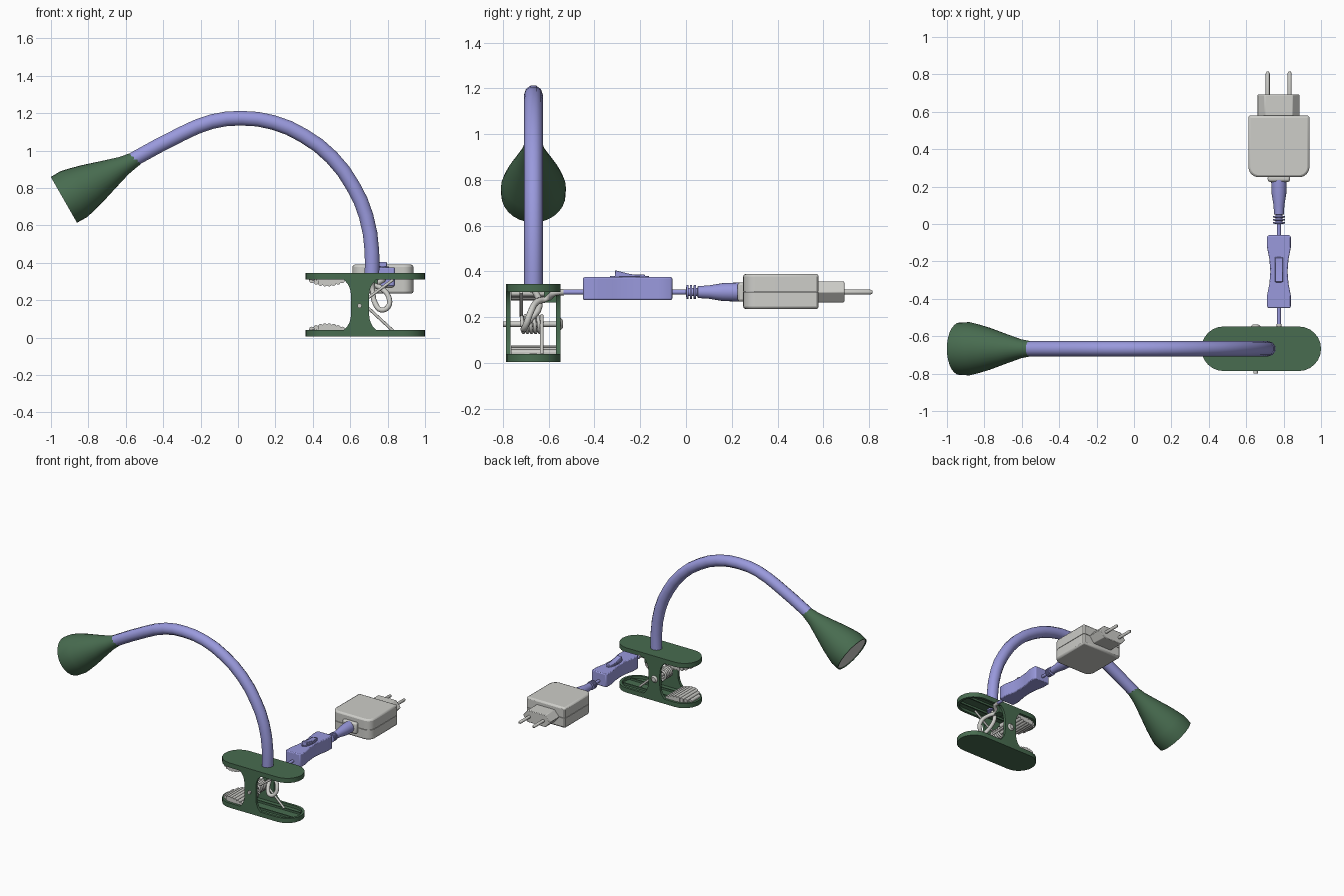
import bpy, bmesh, math
from mathutils import Vector

cube = bpy.data.objects.get("Cube")
if cube:
    bpy.data.objects.remove(cube, do_unlink=True)


def material(name, rgb):
    m = bpy.data.materials.new(name)
    m.use_nodes = True
    m.diffuse_color = (*rgb, 1)
    m.node_tree.nodes["Principled BSDF"].inputs["Base Color"].default_value = (*rgb, 1)
    return m


GREEN = material("dark green", (0.065, 0.15, 0.08))
BLUE = material("lavender blue", (0.32, 0.32, 0.72))
GREY = material("light grey", (0.61, 0.61, 0.58))
CY = -0.667   # centre line of clamp and neck
PX = 0.775    # centre line of cord, switch and plug


def finish(obj, mat, angle=35):
    obj.data.materials.clear()
    obj.data.materials.append(mat)
    bpy.ops.object.select_all(action='DESELECT')
    obj.select_set(True)
    bpy.context.view_layer.objects.active = obj
    bpy.ops.object.shade_smooth_by_angle(angle=math.radians(angle))
    return obj


def from_bmesh(name, bm, mat):
    bmesh.ops.recalc_face_normals(bm, faces=bm.faces)
    me = bpy.data.meshes.new(name)
    bm.to_mesh(me)
    bm.free()
    obj = bpy.data.objects.new(name, me)
    bpy.context.collection.objects.link(obj)
    return finish(obj, mat)


def prism(name, pts, axis, a, b, mat, bevel=0, recess=None):
    """Extrude a flat outline along an axis; recess=(rim, depth) hollows the far end."""
    place = {'x': lambda p, h: (h, p[0], p[1]),
             'y': lambda p, h: (p[0], h, p[1]),
             'z': lambda p, h: (p[0], p[1], h)}[axis]
    bm = bmesh.new()
    base = bm.faces.new([bm.verts.new(place(p, a)) for p in pts])
    ext = bmesh.ops.extrude_face_region(bm, geom=[base])
    shift = Vector(place((0, 0), b - a))
    bmesh.ops.translate(bm, vec=shift, verts=[v for v in ext['geom'] if isinstance(v, bmesh.types.BMVert)])
    bmesh.ops.recalc_face_normals(bm, faces=bm.faces)
    if recess:
        far = [f for f in ext['geom'] if isinstance(f, bmesh.types.BMFace)]
        bmesh.ops.inset_region(bm, faces=far, thickness=recess[0])
        inner = bmesh.ops.extrude_face_region(bm, geom=far)
        bmesh.ops.delete(bm, geom=far, context='FACES')
        bmesh.ops.translate(bm, vec=-shift.normalized() * recess[1],
                            verts=[v for v in inner['geom'] if isinstance(v, bmesh.types.BMVert)])
    obj = from_bmesh(name, bm, mat)
    if bevel:
        mod = obj.modifiers.new("soft edges", 'BEVEL')
        mod.width, mod.segments = bevel, 2
        mod.limit_method, mod.angle_limit = 'ANGLE', math.radians(40)
    return obj


def box(name, x, y, z, mat, bevel=0):
    return prism(name, [(x[0], y[0]), (x[1], y[0]), (x[1], y[1]), (x[0], y[1])], 'z', *z, mat, bevel)


def lathe(name, origin, direction, profile, mat, n=24):
    """Spin (distance, radius) pairs about an axis and cap both ends."""
    q = Vector(direction).to_track_quat('Z', 'Y')
    bm = bmesh.new()
    rings = []
    for d, r in profile:
        turn = [2 * math.pi * i / n for i in range(n)]
        rings.append([bm.verts.new(Vector(origin) + q @ Vector((r * math.cos(t), r * math.sin(t), d)))
                      for t in turn])
    for lo, hi in zip(rings, rings[1:]):
        for i in range(n):
            bm.faces.new((lo[i], lo[(i + 1) % n], hi[(i + 1) % n], hi[i]))
    bm.faces.new(rings[0])
    bm.faces.new(rings[-1])
    return from_bmesh(name, bm, mat)


def tube(name, pts, radius, mat, kind='BEZIER', res=4):
    cu = bpy.data.curves.new(name, 'CURVE')
    cu.dimensions = '3D'
    cu.bevel_depth, cu.bevel_resolution = radius, 3
    cu.resolution_u, cu.use_fill_caps = res, True
    sp = cu.splines.new(kind)
    if kind == 'BEZIER':
        sp.bezier_points.add(len(pts) - 1)
        for bp, p in zip(sp.bezier_points, pts):
            bp.co = p
            bp.handle_left_type = bp.handle_right_type = 'AUTO'
    else:
        sp.points.add(len(pts) - 1)
        for sp_pt, p in zip(sp.points, pts):
            sp_pt.co = (*p, 1)
    obj = bpy.data.objects.new(name, cu)
    bpy.context.collection.objects.link(obj)
    bpy.ops.object.select_all(action='DESELECT')
    obj.select_set(True)
    bpy.context.view_layer.objects.active = obj
    bpy.ops.object.convert(target='MESH')
    return finish(bpy.context.object, mat, 50)


def stadium(x0, x1, cy, r, n=12):
    arc = [math.pi * (i / n - 0.5) for i in range(n + 1)]
    right = [(x1 - r + r * math.cos(t), cy + r * math.sin(t)) for t in arc]
    return right + [(x0 + r - r * math.cos(t), cy - r * math.sin(t)) for t in arc]


# Clamp jaws: hollow trays facing each other, with ribs and gripping pads
jaw = stadium(0.36, 1.0, CY, 0.119)
for side, outer, inner in (("lower", 0.005, 0.04), ("upper", 0.345, 0.31)):
    s = 1 if inner > outer else -1
    prism(side + "_jaw", jaw, 'z', outer, inner, GREEN, recess=(0.018, 0.02))
    for k in range(2):
        y = CY + (k - 0.5) * 0.09
        box(f"{side}_jaw_rib_{k}", (0.58, 0.96), (y - 0.005, y + 0.005),
            sorted((outer + s * 0.01, inner - s * 0.006)), GREEN)
    prism(side + "_pad_base", stadium(0.38, 0.58, CY, 0.0985), 'z', outer + s * 0.012, inner + s * 0.004, GREY)
    for k in range(8):
        x = 0.394 + k * 0.0235
        half = 0.098 * math.sqrt(1 - max(0, (0.478 - x) / 0.1) ** 2)
        rise = 0.024 * math.sin(math.pi * (k + 0.6) / 8.2)
        z = inner + s * rise
        lathe(f"{side}_pad_ridge_{k}", (x, CY - half, z), (0, 1, 0), [(0, 0.013), (2 * half, 0.013)], GREY, 12)
        box(f"{side}_pad_step_{k}", (x - 0.012, x + 0.012), (CY - half, CY + half), sorted((inner - s * 0.01, z)), GREY)

# Side webs with flared ends
steps = [i / 8 - 1 for i in range(17)]
web = [(0.655 + 0.045 + 0.06 * abs(t) ** 4, 0.175 + 0.15 * t) for t in steps]
web += [(1.305 - x, z) for x, z in reversed(web)]
for name, y in (("front_web", CY - 0.119), ("back_web", CY + 0.099)):
    prism(name, web, 'y', y, y + 0.02, GREEN)
box("cord_boss", (0.69, 0.745), (-0.62, -0.565), (0.265, 0.33), GREEN)

# Pivot pin and spring
lathe("pivot_pin", (0.65, -0.80, 0.17), (0, 1, 0),
      [(0, 0.012), (0.24, 0.012), (0.24, 0.027), (0.252, 0.027), (0.262, 0.016)], GREY, 16)
coil = [(0.83, -0.72, 0.31), (0.70, -0.72, 0.215)]
for i in range(61):
    t = math.pi / 2 - i / 60 * 2 * math.pi * 5
    coil.append((0.65 + 0.036 * math.cos(t), -0.72 + 0.09 * i / 60, 0.17 + 0.036 * math.sin(t)))
coil += [(0.70, -0.63, 0.155), (0.83, -0.63, 0.035)]
tube("clamp_spring", coil, 0.008, GREY, 'POLY')

# Cord looping inside the clamp, then out to the plug
tube("inner_cord", [(0.715, CY, 0.33), (0.72, -0.64, 0.25), (0.735, -0.69, 0.18), (0.765, -0.71, 0.148),
                    (0.803, -0.70, 0.165), (0.805, -0.68, 0.22), (0.76, -0.65, 0.268), (0.735, -0.61, 0.28),
                    (PX, -0.57, 0.308), (PX, -0.535, 0.31)], 0.014, GREY)
lathe("outer_cord", (PX, -0.55, 0.31), (0, 1, 0), [(0, 0.011), (0.62, 0.011)], BLUE, 12)

# Gooseneck and lamp head
neck = [(0.715, 0.32), (0.716, 0.46), (0.685, 0.65), (0.615, 0.81), (0.50, 0.965), (0.35, 1.08),
        (0.19, 1.15), (0.02, 1.173), (-0.14, 1.155), (-0.30, 1.09), (-0.56, 0.952)]
tube("gooseneck", [(x, CY, z) for x, z in neck], 0.041, BLUE, res=2)
aim = (-0.868, 0, -0.496)
top = (-0.54, CY, 0.96)
lathe("lamp_shade", top, aim, [(0, 0.038), (0.03, 0.043), (0.08, 0.052), (0.18, 0.083), (0.28, 0.115),
                              (0.345, 0.132), (0.39, 0.142), (0.45, 0.141), (0.45, 0.134), (0.435, 0.132)], GREEN, 28)
lathe("lamp_lens", top, aim, [(0.43, 0.132), (0.445, 0.132)], GREY, 28)

# Inline switch with waisted body
ends = [(0.058, -0.45), (0.064, -0.44), (0.064, -0.385), (0.051, -0.32), (0.046, -0.255)]
edge = ends + [(w, -0.51 - y) for w, y in reversed(ends[:-1])]
prism("switch_body", [(PX + w, y) for w, y in edge] + [(PX - w, y) for w, y in reversed(edge)],
      'z', 0.275, 0.375, BLUE, 0.006)
ring = [(PX + 0.033 * math.cos(t), -0.247 + 0.085 * math.sin(t))
        for t in [2 * math.pi * i / 24 for i in range(24)]]
prism("switch_bezel", ring, 'z', 0.37, 0.381, BLUE, recess=(0.006, 0.005))
prism("switch_rocker", [(-0.312, 0.37), (-0.31, 0.405), (-0.24, 0.388), (-0.18, 0.386), (-0.175, 0.37)],
      'x', PX - 0.021, PX + 0.021, BLUE, 0.003)

# Strain relief with ribs
relief = [(0.0, 0.012)]
for k in range(3):
    d = 0.002 + k * 0.016
    relief += [(d, 0.031), (d + 0.009, 0.031), (d + 0.0091, 0.018), (d + 0.015, 0.018)]
relief += [(0.052, 0.026), (0.10, 0.029), (0.16, 0.039), (0.24, 0.042)]
lathe("strain_relief", (PX, 0, 0.31), (0, 1, 0), relief, BLUE, 20)

# Power adapter: two shells around a core, collar, plug nose and pins
box("adapter_collar", (PX - 0.06, PX + 0.06), (0.225, 0.26), (0.268, 0.352), GREY, 0.012)
r, hw = 0.055, 0.163
corner = [(hw - r + r * math.sin(t), 0.25 + r - r * math.cos(t)) for t in [math.pi / 12 * i for i in range(7)]]
corner += [(hw, 0.572), (hw - 0.008, 0.58)]
body = [(PX + w, y) for w, y in corner] + [(PX - w, y) for w, y in reversed(corner)]
prism("adapter_lower_shell", body, 'z', 0.235, 0.3105, GREY).modifiers.new("soft edges", 'BEVEL')
prism("adapter_upper_shell", body, 'z', 0.3135, 0.39, GREY).modifiers.new("soft edges", 'BEVEL')
for name in ("adapter_lower_shell", "adapter_upper_shell"):
    mod = bpy.data.objects[name].modifiers["soft edges"]
    mod.width, mod.segments, mod.angle_limit = 0.012, 2, math.radians(60)
    # keep the seam edges crisp by bevelling only the outer rim
    obj = bpy.data.objects[name]
    rim = 0.235 if "lower" in name else 0.39
    group = obj.vertex_groups.new(name="outer rim")
    group.add([v.index for v in obj.data.vertices if abs(v.co.z - rim) < 0.001], 1, 'ADD')
    mod.limit_method, mod.vertex_group = 'VGROUP', group.name
box("adapter_core", (PX - 0.155, PX + 0.155), (0.30, 0.575), (0.28, 0.35), GREY)
nose = [(-0.113, 0.31), (-0.075, 0.265), (0.075, 0.265), (0.113, 0.31), (0.075, 0.356), (-0.075, 0.356)]
prism("plug_nose", [(PX - 0.002 + w, z) for w, z in nose], 'y', 0.57, 0.692, GREY, 0.004)
for side, w in (("left", 0.057), ("right", -0.06)):
    lathe(side + "_pin", (PX + w, 0.68, 0.31), (0, 1, 0), [(0, 0.011), (0.125, 0.011), (0.135, 0.006)], GREY, 12)
